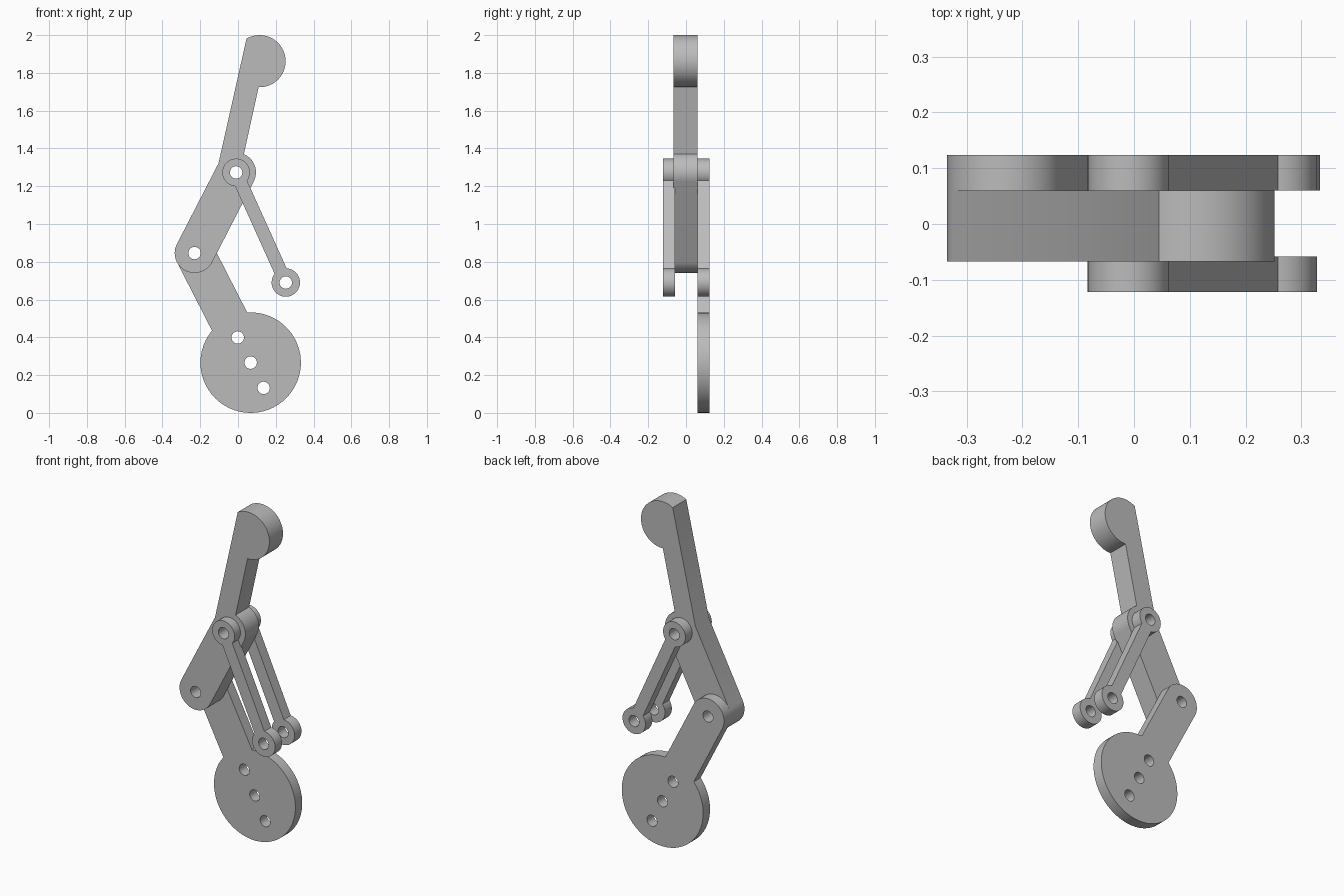
import bpy, bmesh
from math import atan2, asin, cos, sin, radians, degrees, hypot

default = bpy.data.objects.get("Cube")
if default:
    bpy.data.objects.remove(default)

grey = bpy.data.materials.new("plain grey")
grey.use_nodes = True
GREY = (0.5, 0.5, 0.5, 1)
grey.diffuse_color = GREY
grey.node_tree.nodes["Principled BSDF"].inputs["Base Color"].default_value = GREY

# Pivot positions (x, z) and shared sizes
KNEE, HIP, ROD_END = (-0.23, 0.846), (-0.01, 1.273), (0.253, 0.69)
DISC, HEAD = (0.067, 0.266), (0.114, 1.862)
HALF_WIDTH, HOLE = 0.105, 0.033


def arc(centre, r, start, end, steps=48):
    """Points on an arc, angles in degrees."""
    angles = [radians(start + (end - start) * i / steps) for i in range(steps + 1)]
    return [(centre[0] + r * cos(a), centre[1] + r * sin(a)) for a in angles]


def bar_outline(c0, r0, c1, r1, half):
    """Two round ends joined by a straight bar."""
    a = degrees(atan2(c1[1] - c0[1], c1[0] - c0[0]))
    t0, t1 = degrees(asin(half / r0)), degrees(asin(half / r1))
    return arc(c1, r1, a - 180 + t1, a + 180 - t1) + arc(c0, r0, a + t0, a + 360 - t0)


def plate(name, outline, holes, y0, y1):
    """Extrude an outline with round holes along y."""
    curve = bpy.data.curves.new(name, 'CURVE')
    curve.dimensions = '2D'
    curve.fill_mode = 'BOTH'
    curve.extrude = (y1 - y0) / 2
    for loop in [outline] + [arc(h, HOLE, 0, 345, 23) for h in holes]:
        spline = curve.splines.new('POLY')
        spline.points.add(len(loop) - 1)
        for p, (x, z) in zip(spline.points, loop):
            p.co = (x, z, 0, 1)
        spline.use_cyclic_u = True
    temp = bpy.data.objects.new(name + "_profile", curve)
    bpy.context.collection.objects.link(temp)
    bpy.context.view_layer.update()
    evaluated = temp.evaluated_get(bpy.context.evaluated_depsgraph_get())
    mesh = bpy.data.meshes.new_from_object(evaluated)
    bpy.data.objects.remove(temp)

    # Stand the plate upright and weld its caps to its sides
    bm = bmesh.new()
    bm.from_mesh(mesh)
    for v in bm.verts:
        x, z, depth = v.co
        v.co = (x, (y0 + y1) / 2 - depth, z)
    bmesh.ops.remove_doubles(bm, verts=bm.verts, dist=0.0002)
    bmesh.ops.recalc_face_normals(bm, faces=bm.faces)
    bm.to_mesh(mesh)
    bm.free()
    mesh.name = name
    mesh.materials.clear()
    mesh.materials.append(grey)
    obj = bpy.data.objects.new(name, mesh)
    bpy.context.collection.objects.link(obj)
    bpy.ops.object.select_all(action='DESELECT')
    obj.select_set(True)
    bpy.context.view_layer.objects.active = obj
    bpy.ops.object.shade_smooth_by_angle(angle=radians(30))
    return obj


# Bent main link: round knee, hip boss, round head
a = degrees(atan2(HIP[1] - KNEE[1], HIP[0] - KNEE[0]))
elbow = arc(HIP, HALF_WIDTH, a + 90, a + 90, 1)[:1]
link = (arc(KNEE, HALF_WIDTH, a + 90, a + 270)
        + arc(HIP, HALF_WIDTH, a - 90, 67)
        + arc(HEAD, 0.138, -92, 120) + elbow)
plate("main_link", link, [KNEE, HIP], -0.067, 0.06)

# Rear crank with a large disc and a row of three holes
length = hypot(DISC[0] - KNEE[0], DISC[1] - KNEE[1])
ux, uz = (DISC[0] - KNEE[0]) / length, (DISC[1] - KNEE[1]) / length
row = [(DISC[0] + ux * s, DISC[1] + uz * s) for s in (-0.15, 0, 0.15)]
plate("disc_crank", bar_outline(KNEE, HALF_WIDTH, DISC, 0.266, HALF_WIDTH - 0.0001),
      [KNEE] + row, 0.06, 0.124)

# Pair of thin rods on either side of the hip
rod = bar_outline(HIP, 0.073, ROD_END, 0.075, 0.035)
for name, y0 in (("front_rod", -0.122), ("rear_rod", 0.06)):
    plate(name, rod, [HIP, ROD_END], y0, y0 + 0.064)
